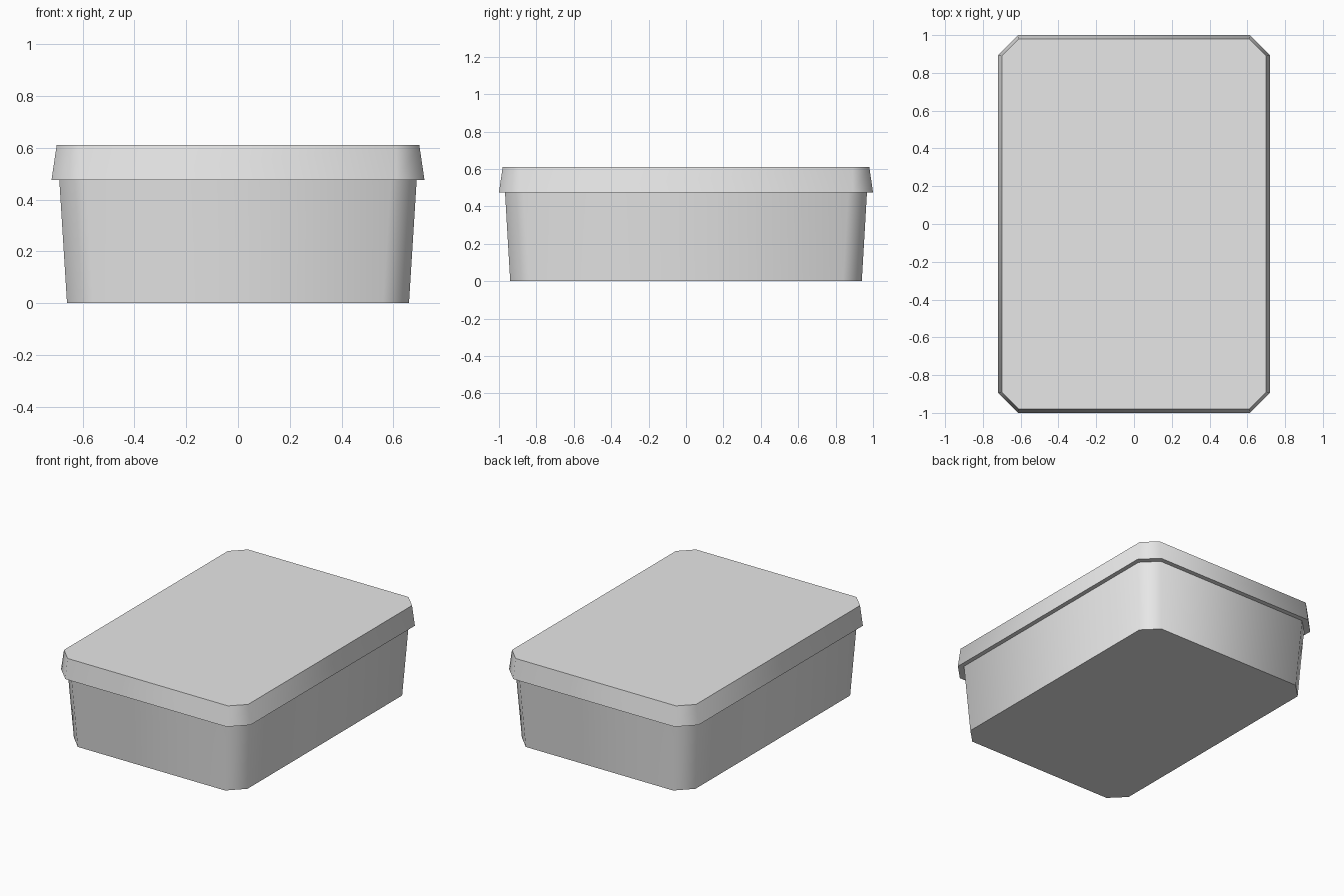
import bpy
import bmesh
import math

# Remove the default cube only
cube = bpy.data.objects.get("Cube")
if cube:
    bpy.data.objects.remove(cube, do_unlink=True)

# Single plain colour
grey = bpy.data.materials.new("light_grey")
grey.use_nodes = True
color = (0.8, 0.8, 0.8, 1.0)
grey.diffuse_color = color
grey.node_tree.nodes["Principled BSDF"].inputs["Base Color"].default_value = color


def octagon(bm, half_x, half_y, cut, z):
    """Ring of vertices for a rectangle with cut corners, counter-clockwise."""
    x, y = half_x - cut, half_y - cut
    points = [(half_x, -y), (half_x, y), (x, half_y), (-x, half_y),
              (-half_x, y), (-half_x, -y), (-x, -half_y), (x, -half_y)]
    return [bm.verts.new((px, py, z)) for px, py in points]


def tapered_box(name, bottom, top):
    """Closed cut-corner box lofted between two (half_x, half_y, cut, z) rings."""
    bm = bmesh.new()
    low, high = octagon(bm, *bottom), octagon(bm, *top)
    for i in range(len(low)):
        j = (i + 1) % len(low)
        bm.faces.new((low[i], low[j], high[j], high[i]))
    bm.faces.new(low[::-1])
    bm.faces.new(high)
    mesh = bpy.data.meshes.new(name)
    bm.to_mesh(mesh)
    bm.free()
    mesh.materials.append(grey)
    obj = bpy.data.objects.new(name, mesh)
    bpy.context.collection.objects.link(obj)

    # Soft vertical corners, crisp rims
    bpy.ops.object.select_all(action="DESELECT")
    obj.select_set(True)
    bpy.context.view_layer.objects.active = obj
    bpy.ops.object.shade_smooth_by_angle(angle=math.radians(60))
    return obj


# Container body, ending just inside the lid
tapered_box("box_body", (0.66, 0.94, 0.10, 0.0), (0.69, 0.968, 0.10, 0.48))

# Overhanging lid
tapered_box("box_lid", (0.72, 1.0, 0.107, 0.475), (0.70, 0.98, 0.09, 0.61))
